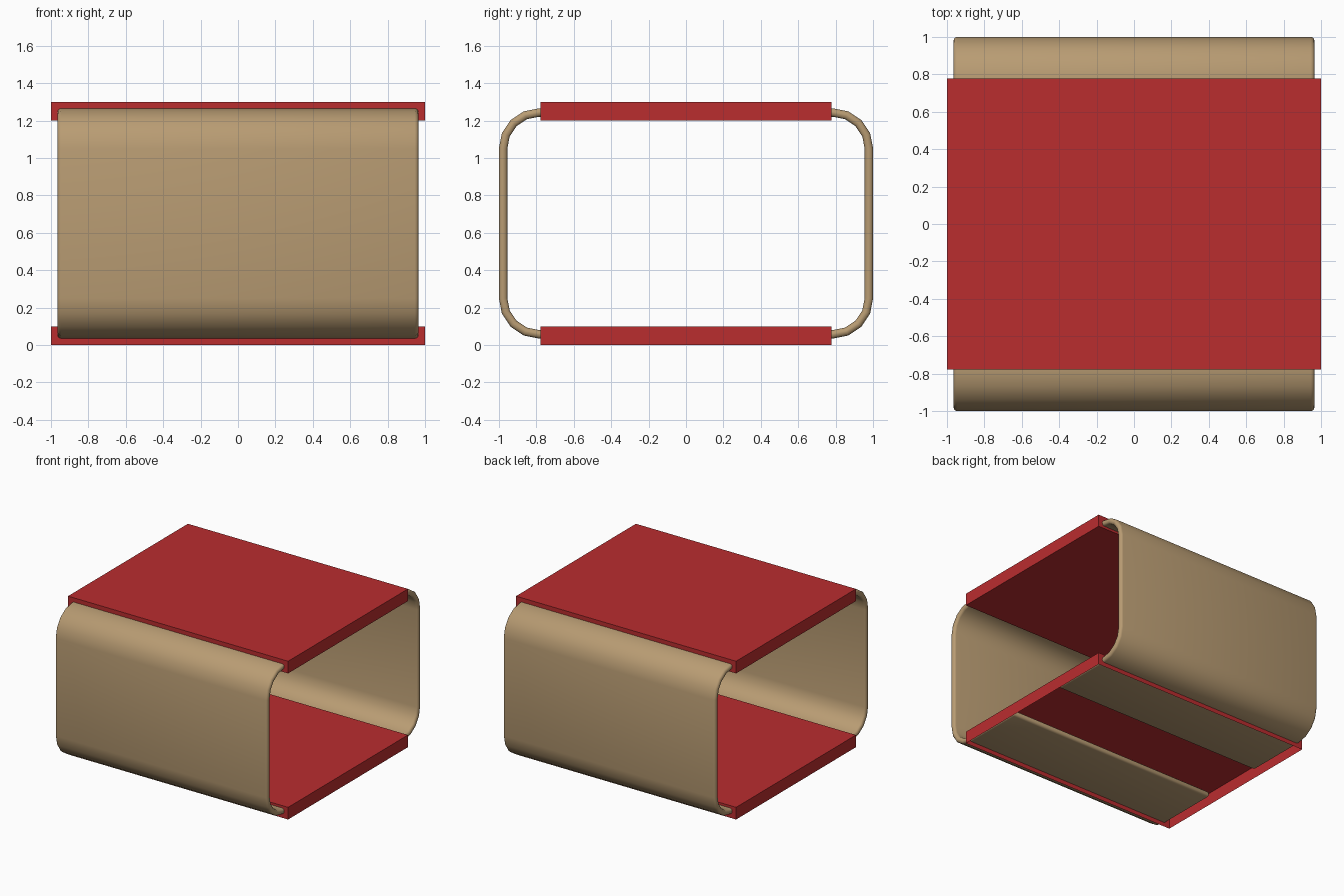
import bpy, bmesh, math

if "Cube" in bpy.data.objects:
    bpy.data.objects.remove(bpy.data.objects["Cube"])

def material(name, rgb):
    m = bpy.data.materials.new(name)
    m.diffuse_color = (*rgb, 1)
    m.use_nodes = True
    m.node_tree.nodes["Principled BSDF"].inputs["Base Color"].default_value = m.diffuse_color
    return m

RED = material("red", (0.49, 0.026, 0.028))
TAN = material("tan", (0.48, 0.33, 0.17))

def finish(name, bm, mat):
    bmesh.ops.recalc_face_normals(bm, faces=bm.faces)
    me = bpy.data.meshes.new(name)
    bm.to_mesh(me)
    bm.free()
    me.materials.append(mat)
    ob = bpy.data.objects.new(name, me)
    bpy.context.collection.objects.link(ob)
    return ob

# Flat board; the lower one is a shell open underneath
def board(name, z0, z1, open_below=False):
    bm = bmesh.new()
    bmesh.ops.create_cube(bm, size=1)
    for v in bm.verts:
        v.co = (v.co.x * 2, v.co.y * 1.556, z0 + (v.co.z + 0.5) * (z1 - z0))
    bmesh.ops.recalc_face_normals(bm, faces=bm.faces)
    if open_below:
        low = [f for f in bm.faces if f.calc_center_median().z < z0 + 0.001]
        bmesh.ops.delete(bm, geom=low, context='FACES_ONLY')
    me = bpy.data.meshes.new(name)
    bm.to_mesh(me)
    bm.free()
    me.materials.append(RED)
    bpy.context.collection.objects.link(bpy.data.objects.new(name, me))

board("top_board", 1.2, 1.3)
board("bottom_board", 0.0, 0.1, open_below=True)

# C-shaped outline at a given inset from the outer surface
def c_path(inset, radius=0.215, y_end=0.26, n=4):
    half = 0.615
    pts = [(y_end, 0.65 - half + inset)]
    for sign in (-1, 1):
        arc = []
        for i in range(n + 1):
            a = math.pi / 2 * i / n
            arc.append((1 - radius + (radius - inset) * math.cos(a),
                        0.65 + sign * (half - radius + (radius - inset) * math.sin(a))))
        pts += arc[::-1] if sign < 0 else arc
    pts.append((y_end, 0.65 + half - inset))
    return pts

# Bent side panels whose flaps run under / into the boards
for side, name in ((-1, "front_panel"), (1, "back_panel")):
    bm = bmesh.new()
    outer, inner = c_path(0), c_path(0.045)
    rows = []
    for x in (-0.965, 0.965):
        rows.append([[bm.verts.new((x, side * y, z)) for y, z in p] for p in (outer, inner)])
    (o0, i0), (o1, i1) = rows
    for k in range(len(outer) - 1):
        for a, b in ((o0, o1), (o1, i1), (i1, i0), (i0, o0)):
            bm.faces.new((a[k], a[k + 1], b[k + 1], b[k]))
    for k in (0, -1):
        bm.faces.new((o0[k], o1[k], i1[k], i0[k]))
    ob = finish(name, bm, TAN)
    bev = ob.modifiers.new("rounded_edges", 'BEVEL')
    bev.width = 0.02
    bev.segments = 3
    bev.limit_method = 'ANGLE'
    bev.angle_limit = math.radians(60)
    for p in ob.data.polygons:
        p.use_smooth = True
